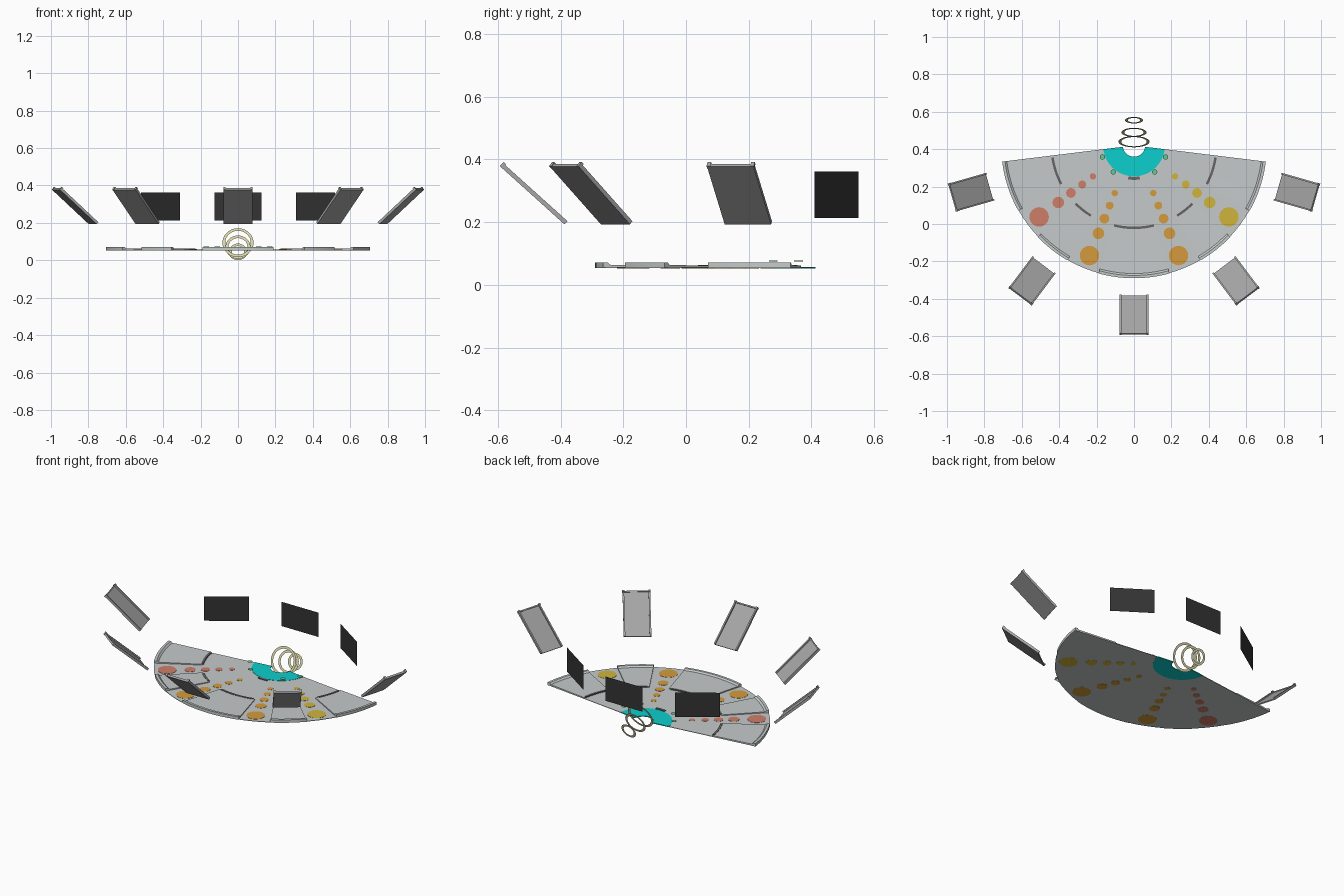
import bpy, bmesh, math
from mathutils import Matrix, Vector

if "Cube" in bpy.data.objects:
    bpy.data.objects.remove(bpy.data.objects["Cube"])

CY = 0.42   # centre of the fan, on the y axis


def mat(name, r, g, b):
    m = bpy.data.materials.new(name)
    m.diffuse_color = (r, g, b, 1)
    m.use_nodes = True
    m.node_tree.nodes["Principled BSDF"].inputs["Base Color"].default_value = m.diffuse_color
    return m


GREY = mat("pale_grey", 0.56, 0.59, 0.59)
TEAL = mat("teal", 0.004, 0.62, 0.62)
ORANGE = mat("orange", 0.66, 0.33, 0.045)
RED = mat("coral", 0.62, 0.21, 0.14)
YELLOW = mat("yellow", 0.63, 0.46, 0.045)
CREAM = mat("cream", 0.68, 0.66, 0.38)
MID = mat("mid_grey", 0.38, 0.38, 0.38)
GREEN = mat("green", 0.12, 0.6, 0.27)
DARK = mat("dark_grey", 0.13, 0.13, 0.13)
BLACK = mat("charcoal", 0.033, 0.033, 0.033)


def finish(bm, name, material):
    bmesh.ops.recalc_face_normals(bm, faces=bm.faces)
    me = bpy.data.meshes.new(name)
    bm.to_mesh(me)
    bm.free()
    me.materials.append(material)
    ob = bpy.data.objects.new(name, me)
    bpy.context.collection.objects.link(ob)
    return ob


def polar(r, deg, z):
    """Point at distance r from the fan centre; 0 degrees faces the front."""
    a = math.radians(deg)
    return Vector((r * math.sin(a), CY - r * math.cos(a), z))


def sector(name, profile, a0, a1, material):
    """Sweep a closed (r, z) profile around the fan centre."""
    bm = bmesh.new()
    n = max(2, round(abs(a1 - a0) / 2))
    rows = [[bm.verts.new(polar(r, a0 + (a1 - a0) * i / n, z)) for r, z in profile]
            for i in range(n + 1)]
    k = len(profile)
    for p, q in zip(rows, rows[1:]):
        for j in range(k):
            bm.faces.new((p[j], p[(j + 1) % k], q[(j + 1) % k], q[j]))
    bm.faces.new(rows[0])
    bm.faces.new(rows[-1])
    return finish(bm, name, material)


def slab(r0, r1, z0, z1):
    return [(r0, z0), (r1, z0), (r1, z1), (r0, z1)]


def disc(name, loc, radius, height, material):
    bm = bmesh.new()
    bmesh.ops.create_cone(bm, cap_ends=True, segments=24, radius1=radius, radius2=radius,
                          depth=height, matrix=Matrix.Translation(loc))
    return finish(bm, name, material)


# fan-shaped floor and its teal hub
sector("fan_floor", slab(0.163, 0.708, 0.053, 0.056), -83, 83, GREY)
sector("hub_floor", slab(0.06, 0.165, 0.0525, 0.0575), -83, 83, TEAL)

# raised sectors with a lip on the outer edge and a dark inner step
step = [(0.44, 0.053), (0.71, 0.053), (0.71, 0.071), (0.695, 0.071), (0.685, 0.063), (0.44, 0.061)]
for a0, a1 in ((-83, -60.5), (-46.5, -30), (-15.5, 15.5), (30, 46.5), (60.5, 83)):
    sector("raised_sector", step, a0, a1, GREY)
    sector("dark_step", slab(0.434, 0.447, 0.055, 0.063), a0 + 1.5, a1 - 1.5, DARK)

# lanes of coloured spots, growing outwards
for angle, m in ((-53, RED), (-22, ORANGE), (22, ORANGE), (53, YELLOW)):
    for r, size in ((0.635, 0.052), (0.507, 0.031), (0.422, 0.026), (0.347, 0.021), (0.275, 0.017)):
        disc("lane_spot", polar(r, angle, 0.0548), size, 0.0048, m)

# markers around the hub
for angle in (-70, -38, 38, 70):
    disc("hub_marker", polar(0.18, angle, 0.076), 0.014, 0.002, GREEN)
sector("hub_front_bar", slab(0.168, 0.184, 0.055, 0.06), -10, 10, DARK)

# flat rings trailing down behind the hub
for y, z, r in ((0.44, 0.094, 0.083), (0.49, 0.070, 0.067), (0.555, 0.045, 0.048)):
    bm = bmesh.new()
    n = 48
    loops = [[], []]
    for i in range(n):
        t = math.tau * i / n
        for loop, rad in zip(loops, (r, r - 0.015)):
            up = rad * math.sin(t)
            loop.append(bm.verts.new((rad * math.cos(t), y + up * 0.36, z + up * 0.933)))
    for i in range(n):
        j = (i + 1) % n
        bm.faces.new((loops[0][i], loops[0][j], loops[1][j], loops[1][i]))
    finish(bm, "trailing_ring", CREAM)


def add_box(bm, size, loc):
    bmesh.ops.create_cube(bm, size=1, matrix=Matrix.Translation(loc) @ Matrix.Diagonal((*size, 1)))


# tilted panels around the front, with side rails and end lips
for angle in (-74, -37, 0, 37, 74):
    bm = bmesh.new()
    add_box(bm, (0.15, 0.275, 0.006), (0, 0, -0.004))
    for s in (-1, 1):
        add_box(bm, (0.009, 0.275, 0.014), (s * 0.0725, 0, 0))
        add_box(bm, (0.012, 0.010, 0.018), (s * 0.0725, -0.135, 0.002))
    add_box(bm, (0.15, 0.007, 0.011), (0, -0.134, -0.001))
    place = Matrix.Translation(polar(0.905, angle, 0.29)) \
        @ Matrix.Rotation(math.radians(angle), 4, 'Z') \
        @ Matrix.Rotation(math.radians(-42), 4, 'X')
    bm.transform(place)
    finish(bm, "tilted_panel", MID)

# upright dark screens at the back (single sheets)
for x, y, turn in ((-0.415, 0.48, 34), (0, 0.60, 0), (0.415, 0.48, -34)):
    bm = bmesh.new()
    c, s = math.cos(math.radians(turn)) * 0.125, math.sin(math.radians(turn)) * 0.125
    bm.faces.new([bm.verts.new(p) for p in (
        (x - c, y - s, 0.213), (x + c, y + s, 0.213), (x + c, y + s, 0.362), (x - c, y - s, 0.362))])
    finish(bm, "back_screen", BLACK)
